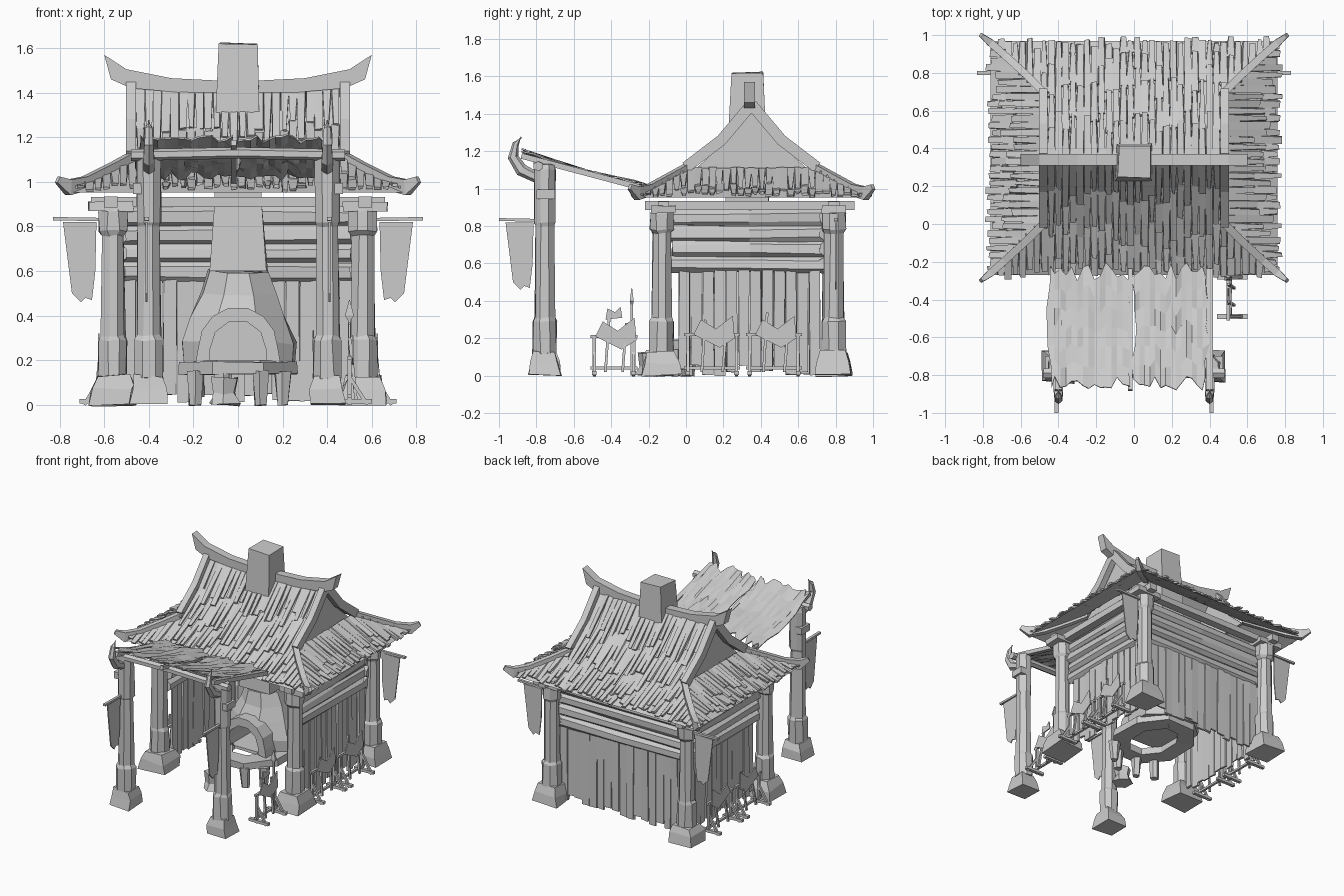
import bpy, bmesh, math, random
from mathutils import Vector as V

random.seed(4)
if "Cube" in bpy.data.objects:
    bpy.data.objects.remove(bpy.data.objects["Cube"])

mat = bpy.data.materials.new("plain_grey")
mat.use_nodes = True
GREY = (0.6, 0.6, 0.6, 1)
mat.diffuse_color = GREY
mat.node_tree.nodes["Principled BSDF"].inputs["Base Color"].default_value = GREY
CY = 0.35                      # ridge line of the hut
SIDES = (-1, 1)
rnd = random.uniform


def finish(name, bm):
    bmesh.ops.recalc_face_normals(bm, faces=bm.faces)
    me = bpy.data.meshes.new(name)
    bm.to_mesh(me)
    bm.free()
    me.materials.append(mat)
    ob = bpy.data.objects.new(name, me)
    bpy.context.collection.objects.link(ob)
    return ob


def sweep(bm, pts, sizes, sides=4, jit=0.0):
    """Closed tube through pts; sizes are (width, height) per point."""
    pts = [V(p) for p in pts]
    if not isinstance(sizes, list):
        sizes = [sizes] * len(pts)
    rings = []
    for i, p in enumerate(pts):
        t = (pts[min(i + 1, len(pts) - 1)] - pts[max(i - 1, 0)]).normalized()
        up = V((0, 1, 0)) if abs(t.z) > 0.9 else V((0, 0, 1))
        s = t.cross(up).normalized()
        u = s.cross(t)
        k = 0.5 / math.cos(math.pi / sides)
        ring = []
        for j in range(sides):
            a = 2 * math.pi * (j + 0.5) / sides
            off = s * math.cos(a) * sizes[i][0] * k + u * math.sin(a) * sizes[i][1] * k
            ring.append(bm.verts.new(p + off + V([rnd(-jit, jit) for _ in "xyz"])))
        rings.append(ring)
    for a, b in zip(rings, rings[1:]):
        for j in range(sides):
            n = (j + 1) % sides
            bm.faces.new((a[j], a[n], b[n], b[j]))
    bm.faces.new(rings[0][::-1])
    bm.faces.new(rings[-1])


def part(name, pts, sizes, sides=4, jit=0.0):
    bm = bmesh.new()
    sweep(bm, pts, sizes, sides, jit)
    return finish(name, bm)


def plate(name, outline, axis, at, thick=0.008):
    """Flat outline extruded along x or y."""
    bm = bmesh.new()
    fix = (lambda a, b, c: (c, a, b)) if axis == "x" else (lambda a, b, c: (a, c, b))
    ends = [[bm.verts.new(fix(a, b, at + d)) for a, b in outline] for d in (-thick / 2, thick / 2)]
    bm.faces.new(ends[0])
    bm.faces.new(ends[1])
    for i in range(len(outline)):
        n = (i + 1) % len(outline)
        bm.faces.new((ends[0][i], ends[0][n], ends[1][n], ends[1][i]))
    return finish(name, bm)


# --- posts on rough stone feet
def post(name, x, y, top, cap, foot, head):
    part(name + "_stone", [(x, y, 0), (x, y, 0.07), (x, y, 0.13)],
         [(foot, foot), (foot * 0.9, foot * 0.9), (foot * 0.72, foot * 0.72)], 4, 0.01)
    zs = [0.12, 0.29, 0.31, cap, cap + 0.02, top - 0.03, top]
    ws = [0.125, 0.125, 0.105, 0.095, head, head, 0.095]
    part(name, [(x, y, z) for z in zs], [(w, w) for w in ws], 8, 0.005)


for s in SIDES:
    tag = "left" if s > 0 else "right"
    post(tag + "_front_post", s * 0.56, -0.13, 0.9, 0.76, 0.21, 0.125)
    post(tag + "_back_post", s * 0.56, 0.79, 0.9, 0.76, 0.19, 0.125)
    post(tag + "_awning_post", s * 0.4, -0.755, 1.13, 0.8, 0.165, 0.11)
    part(tag + "_awning_peg", [(s * 0.38, -0.75, 0.97), (s * 0.47, -0.75, 0.97)], (0.1, 0.05))
    # eave beams and brackets
    part(tag + "_eave_beam", [(s * 0.57, -0.22, 0.91), (s * 0.57, 0.9, 0.91)], (0.06, 0.05))
    for y in (-0.12, 0.79):
        part(tag + "_bracket", [(s * 0.47, y, 0.89), (s * 0.67, y, 0.89)], (0.13, 0.04), 4, 0.004)
for y in (-0.12, 0.79):
    part("cross_beam", [(-0.66, y, 0.91), (0.66, y, 0.91)], (0.06, 0.045))


# --- walls: upright boards below, stacked logs above
def wall(name, a, b):
    a, b = V(a), V(b)
    d = (b - a).normalized()
    out = V((d.y, -d.x, 0))
    n = round((b - a).length / 0.062)
    bm = bmesh.new()
    for i in range(n):
        p = a.lerp(b, (i + 0.5) / n) + out * rnd(-0.008, 0.008)
        w = 0.058 if abs(d.x) > 0.5 else 0.015
        h = 0.015 if abs(d.x) > 0.5 else 0.058
        sweep(bm, [p + V((0, 0, rnd(0.0, 0.06))), p + V((0, 0, 0.57))], (w, h), 4, 0.004)
    finish(name + "_boards", bm)
    bm = bmesh.new()
    for k in range(4):
        up = V((0, 0, 0.595 + 0.083 * k))
        ext = d * (0.03 + rnd(0, 0.02))
        sweep(bm, [a - ext + up, a.lerp(b, 0.5) + up, b + ext + up], (0.05, 0.075), 6, 0.006)
    finish(name + "_logs", bm)


wall("back_wall", (-0.52, 0.74, 0), (0.52, 0.74, 0))
wall("left_wall", (0.53, -0.04, 0), (0.53, 0.72, 0))
wall("right_wall", (-0.53, -0.04, 0), (-0.53, 0.72, 0))

# --- roof: concave slopes, hipped below the gables
PROFILE = [(0, 1.43), (0.16, 1.24), (0.34, 1.1), (0.48, 1.025), (0.62, 0.96)]
HIP, GX = 0.34, 0.48


def roof_z(d):
    for (a, za), (b, zb) in zip(PROFILE, PROFILE[1:]):
        if d <= b:
            return za + (zb - za) * (d - a) / (b - a)
    return PROFILE[-1][1] - 0.4 * (d - 0.62)


def shingle(bm, place, d0, d1, w):
    """Overlapping splinters running down one strip of a slope."""
    d = d0
    while d < d1 - 0.02:
        e = min(d + rnd(0.14, 0.26), d1 + rnd(-0.02, 0.02))
        lift = rnd(0.004, 0.02)
        sweep(bm, [place(d - 0.01, 0.0), place(e, lift)], [(w * 1.1, 0.012), (w * rnd(0.5, 1), 0.012)], 4, 0.004)
        d = e if e < d1 - 0.05 else d1


bm = bmesh.new()
for s in SIDES:
    for i in range(40):
        x = -0.76 + 1.52 * (i + 0.5) / 40
        start = max(0, HIP + abs(x) - GX) if abs(x) > GX else 0.0
        shingle(bm, lambda d, l: V((x, CY + s * d, roof_z(d) + l)), start, 0.62, 0.036)
    for i in range(32):
        y = -0.61 + 1.22 * (i + 0.5) / 32
        shingle(bm, lambda d, l: V((s * (GX + d - HIP), CY + y, roof_z(d) + l)),
                max(HIP, abs(y)), 0.625, 0.036)
finish("roof_shingles", bm)

# under-surface of the roof
bm = bmesh.new()
for s in SIDES:
    rows = []
    for d, z in PROFILE:
        w = GX + max(0, d - HIP)
        rows.append([bm.verts.new((k * w, CY + s * d, z - 0.008)) for k in SIDES])
    for a, b in zip(rows, rows[1:]):
        bm.faces.new((a[0], a[1], b[1], b[0]))
    low = [(GX + max(0, d - HIP), d, z - 0.008) for d, z in PROFILE[2:]]
    for (xa, da, za), (xb, db, zb) in zip(low, low[1:]):
        bm.faces.new([bm.verts.new(p) for p in ((s * xa, CY - da, za), (s * xa, CY + da, za),
                                                (s * xb, CY + db, zb), (s * xb, CY - db, zb))])
finish("roof_deck", bm)

for s in SIDES:
    plate("gable_panel", [(CY - 0.34, 1.07), (CY - 0.16, 1.23), (CY, 1.42),
                          (CY + 0.16, 1.23), (CY + 0.34, 1.07)], "x", s * 0.44, 0.02)
    for t in SIDES:
        part("gable_board", [(s * 0.48, CY + t * d, roof_z(d) + 0.02) for d in (0, 0.16, 0.35)],
             (0.045, 0.06))
        hip = [(0.46, 0.33, 1.11), (0.56, 0.43, 1.055), (0.68, 0.54, 0.995),
               (0.76, 0.61, 0.975), (0.81, 0.65, 1.01)]
        part("hip_ridge", [(s * x, CY + t * d, z) for x, d, z in hip],
             [(0.04, 0.06)] * 3 + [(0.04, 0.07), (0.02, 0.03)])

top_edge = [(-0.6, 1.57), (-0.5, 1.505), (-0.3, 1.465), (0, 1.45), (0.3, 1.465), (0.5, 1.505), (0.6, 1.57)]
low_edge = [(0.57, 1.46), (0.48, 1.42), (0.25, 1.4), (-0.25, 1.4), (-0.48, 1.42), (-0.57, 1.46)]
plate("ridge_beam", top_edge + low_edge, "y", CY - 0.01, 0.06)

# --- forge: tapering stone stack, arched mouth and work counter
stack = [(0.18, 0.5, 0.46), (0.28, 0.51, 0.46), (0.4, 0.42, 0.4), (0.5, 0.33, 0.32), (0.6, 0.26, 0.28),
         (0.9, 0.205, 0.23), (1.3, 0.195, 0.2), (1.62, 0.165, 0.17)]
part("chimney_stack", [(0, 0.33, z) for z, w, h in stack[4:]], [(w, h) for z, w, h in stack[4:]], 4, 0.006)
body = part("forge_body", [(0, 0.33, z) for z, w, h in stack[:5]], [(w, h) for z, w, h in stack[:5]], 8, 0.01)


def arch(r, h, n):
    return [(r * math.cos(math.pi * i / n), 0.25 + h * math.sin(math.pi * i / n)) for i in range(n + 1)]


mouth = [(0.125, 0.2)] + arch(0.125, 0.13, 5) + [(-0.125, 0.2)]
cutter = plate("mouth_cutter", mouth, "y", 0.15, 0.36)
cutter.hide_render = True
cutter.hide_viewport = True
cut = body.modifiers.new("mouth", "BOOLEAN")
cut.object = cutter
rim = [(0.19, 0.19)] + arch(0.18, 0.19, 7) + [(-0.19, 0.19)]
plate("mouth_arch", rim + mouth[::-1], "y", 0.13, 0.14)

# ring-shaped counter around the fire
ring = [math.radians(22.5 + 45 * i) for i in range(10)]
part("work_counter", [(0.22 * math.cos(a), 0.22 + 0.28 * math.sin(a), 0.165) for a in ring],
     (0.13, 0.055), 4, 0.004)
for x, y in ((-0.19, 0.0), (-0.07, -0.06), (0.1, -0.06), (0.2, 0.02)):
    part("counter_leg", [(x, y, 0), (x, y, 0.15)], [(0.05, 0.05), (0.07, 0.07)], 6, 0.006)
part("anvil_stump", [(-0.06, -0.2, z) for z in (0, 0.05, 0.12)], [(0.13, 0.13), (0.09, 0.09), (0.11, 0.1)], 6, 0.008)

# --- awning with two torn cloths
for s in SIDES:
    part("awning_rail", [(s * 0.4, -0.88, 1.175), (s * 0.4, -0.24, 1.005)], (0.035, 0.03))
    horn = [(-0.8, 1.06), (-0.88, 1.1), (-0.925, 1.17), (-0.91, 1.24), (-0.88, 1.275)]
    part("awning_horn", [(s * 0.4, y, z) for y, z in horn],
         [(0.05, 0.05), (0.05, 0.06), (0.04, 0.05), (0.03, 0.03), (0.008, 0.008)], 6)
part("awning_beam", [(-0.48, -0.79, 1.12), (0, -0.79, 1.13), (0.48, -0.79, 1.12)], (0.05, 0.045), 6)
part("awning_pole", [(-0.02, -0.88, 1.175), (-0.02, -0.24, 1.005)], (0.025, 0.025))

for x0, x1 in ((-0.45, -0.03), (0.0, 0.39)):
    bm = bmesh.new()
    cols, rows = 14, 6
    grid = []
    for i in range(cols + 1):
        a, b = -0.84 + rnd(-0.04, 0.04), -0.25 + rnd(-0.05, 0.05)
        line = []
        for j in range(rows + 1):
            y = a + (b - a) * j / rows
            z = 1.205 - 0.28 * (y + 0.87) - 0.015 * math.sin(math.pi * j / rows) + rnd(-0.01, 0.01)
            x = x0 + (x1 - x0) * i / cols + (rnd(-0.015, 0.015) if i in (0, cols) else 0)
            line.append(bm.verts.new((x, y, z)))
        grid.append(line)
    for p, q in zip(grid, grid[1:]):
        for j in range(rows):
            bm.faces.new((p[j], p[j + 1], q[j + 1], q[j]))
    cloth = finish("awning_cloth", bm)
    cloth.modifiers.new("thickness", "SOLIDIFY").thickness = 0.008

# --- hanging banners
flag = [(0.0, 0.82), (0.15, 0.82), (0.145, 0.6), (0.13, 0.47), (0.1, 0.48), (0.08, 0.46), (0.04, 0.5)]
for s in SIDES:
    plate("side_banner", [(s * (0.785 - u), z) for u, z in flag], "y", 0.8)
    part("side_banner_pole", [(s * 0.55, 0.8, 0.83), (s * 0.83, 0.8, 0.835)], (0.02, 0.015))
    plate("front_banner", [(-0.965 + u, z) for u, z in flag], "x", s * 0.41)
    part("front_banner_pole", [(s * 0.41, -0.76, 0.83), (s * 0.41, -1.0, 0.835)], (0.02, 0.015))


# --- weapon racks with leaning blades
def rack(x, y0, y1, h, s):
    bm = bmesh.new()
    for y in (y0 + 0.01, y1 - 0.01):
        sweep(bm, [(x, y, 0), (x, y, h)], (0.018, 0.018))
        sweep(bm, [(x + s * 0.08, y, 0), (x, y, h * 0.6)], (0.016, 0.016))
        sweep(bm, [(x - s * 0.06, y, 0.015), (x + s * 0.1, y, 0.015)], (0.025, 0.02))
    for z in (0.04, h):
        sweep(bm, [(x, y0 - 0.01, z), (x, y1 + 0.01, z)], (0.018, 0.016))
    for k in (0.3, 0.7):
        y = y0 + (y1 - y0) * k
        sweep(bm, [(x + s * 0.03, y, 0.02), (x, y + 0.02, h + rnd(0.02, 0.12))], (0.014, 0.014))
    finish("weapon_rack", bm)
    m = (y0 + y1) / 2
    plate("rack_blade", [(m - 0.1, h), (m - 0.06, h + 0.08), (m + 0.02, h + 0.03), (m + 0.11, h + 0.1),
                         (m + 0.12, h - 0.02), (m + 0.04, h - 0.07)], "x", x + s * 0.015)


for s in SIDES:
    rack(s * 0.61, 0.0, 0.28, 0.22, s)
    rack(s * 0.61, 0.33, 0.61, 0.22, s)
rack(0.5, -0.5, -0.27, 0.21, 1)
part("spear", [(0.5, -0.29, z) for z in (0, 0.38, 0.4, 0.47)],
     [(0.014, 0.014), (0.014, 0.014), (0.04, 0.02), (0.004, 0.004)])
plate("axe_head", [(-0.43, 0.3), (-0.42, 0.36), (-0.38, 0.34), (-0.35, 0.37), (-0.34, 0.31)], "x", 0.5)
